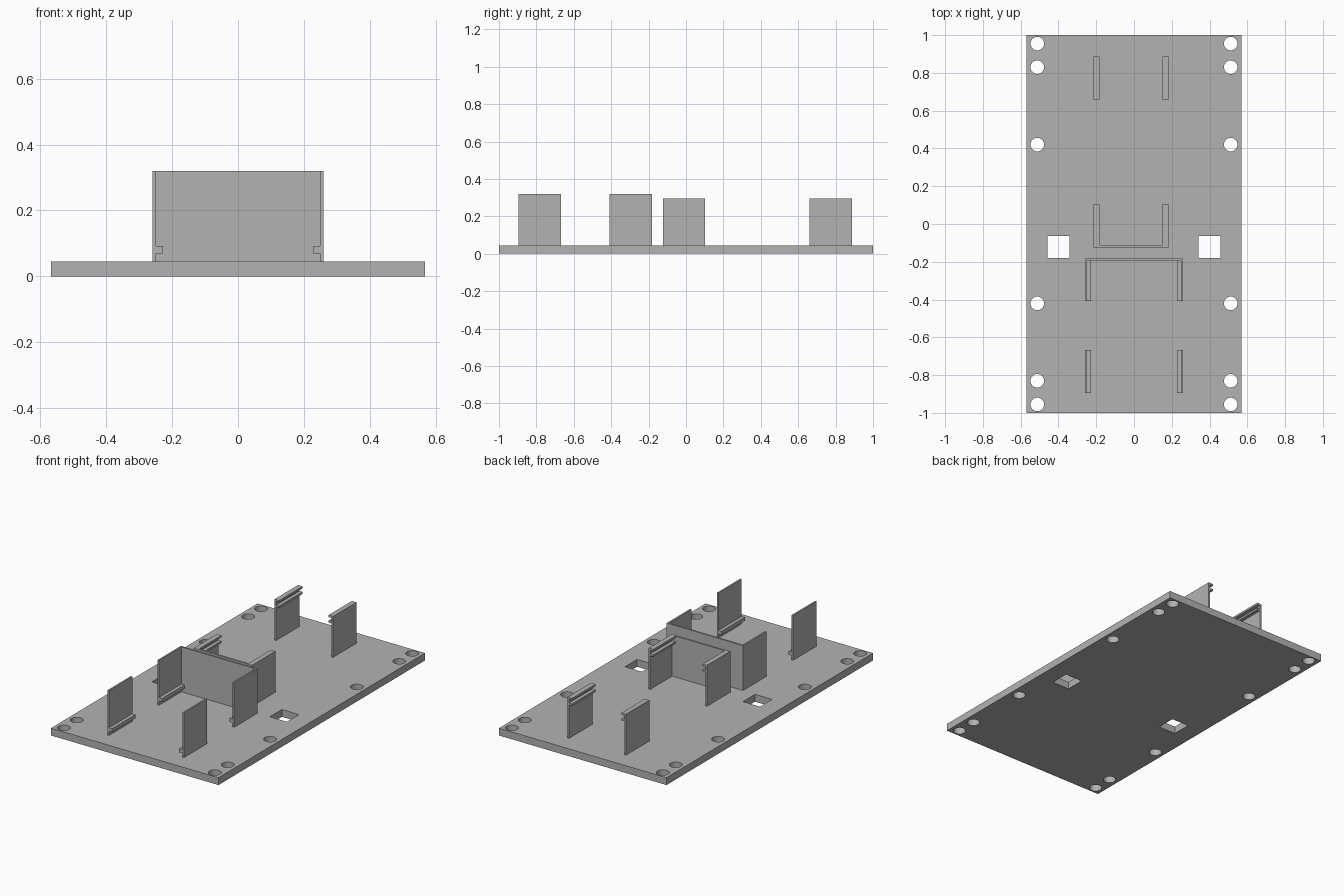
import bpy
import bmesh
from mathutils import Matrix

if "Cube" in bpy.data.objects:
    bpy.data.objects.remove(bpy.data.objects["Cube"])

grey = bpy.data.materials.new("plain_grey")
grey.use_nodes = True
colour = (0.45, 0.45, 0.45, 1)
grey.diffuse_color = colour
grey.node_tree.nodes["Principled BSDF"].inputs["Base Color"].default_value = colour


def finish(name, bm):
    bmesh.ops.recalc_face_normals(bm, faces=bm.faces)
    mesh = bpy.data.meshes.new(name)
    bm.to_mesh(mesh)
    bm.free()
    mesh.materials.append(grey)
    obj = bpy.data.objects.new(name, mesh)
    bpy.context.collection.objects.link(obj)
    return obj


def add_box(bm, x, y, z):
    size = Matrix.Diagonal((x[1] - x[0], y[1] - y[0], z[1] - z[0], 1))
    centre = Matrix.Translation((sum(x) / 2, sum(y) / 2, sum(z) / 2))
    bmesh.ops.create_cube(bm, size=1, matrix=centre @ size)


def extrude_profile(name, profile, x, side, y):
    """Extrude an (inward, z) outline along y from the outer face at x."""
    bm = bmesh.new()
    face = bm.faces.new([bm.verts.new((x - side * u, y[0], z)) for u, z in profile])
    grown = bmesh.ops.extrude_face_region(bm, geom=[face])["geom"]
    verts = [v for v in grown if isinstance(v, bmesh.types.BMVert)]
    bmesh.ops.translate(bm, verts=verts, vec=(0, y[1] - y[0], 0))
    return finish(name, bm)


TOP = 0.045
WALL = 0.01
LIP = 0.031

# Base plate with screw holes and two square slots
bm = bmesh.new()
add_box(bm, (-0.568, 0.568), (-1, 1), (0, TOP))
plate = finish("base_plate", bm)

bm = bmesh.new()
for side in (-1, 1):
    for y in (0.955, 0.83, 0.42, -0.42, -0.83, -0.955):
        bmesh.ops.create_cone(bm, cap_ends=True, segments=24, radius1=0.036,
                              radius2=0.036, depth=0.3,
                              matrix=Matrix.Translation((side * 0.512, y, 0)))
    add_box(bm, (side * 0.4 - 0.058, side * 0.4 + 0.058), (-0.18, -0.063), (-0.15, 0.15))
cutter = finish("hole_cutter", bm)
cutter.hide_render = True
cutter.hide_viewport = True
cut = plate.modifiers.new("holes", "BOOLEAN")
cut.object = cutter
cut.operation = "DIFFERENCE"
cut.solver = "EXACT"

# Front clips have a low ledge; rear clips have a grooved top
ledge_clip = [(0, TOP), (WALL, TOP), (WALL, 0.07), (LIP, 0.07),
              (LIP, 0.092), (WALL, 0.092), (WALL, 0.32), (0, 0.32)]
groove_clip = [(0, TOP), (WALL, TOP), (WALL, 0.25), (LIP, 0.25), (LIP, 0.262),
               (WALL, 0.262), (WALL, 0.284), (LIP, 0.284), (LIP, 0.296), (0, 0.296)]

for side, label in ((-1, "right"), (1, "left")):
    for where, y in (("outer", (-0.895, -0.668)), ("inner", (-0.408, -0.183))):
        extrude_profile(f"front_{where}_clip_{label}", ledge_clip, side * 0.259, side, y)
    for where, y in (("inner", (-0.124, 0.102)), ("outer", (0.66, 0.887))):
        extrude_profile(f"rear_{where}_clip_{label}", groove_clip,
                        -0.016 + side * 0.198, side, y)

# Cross walls joining each inner pair of clips
for name, x, y, top in (("front_cross_wall", (-0.249, 0.249), (-0.193, -0.183), 0.32),
                        ("rear_cross_wall", (-0.204, 0.172), (-0.124, -0.112), 0.296)):
    bm = bmesh.new()
    add_box(bm, x, y, (TOP, top))
    finish(name, bm)
